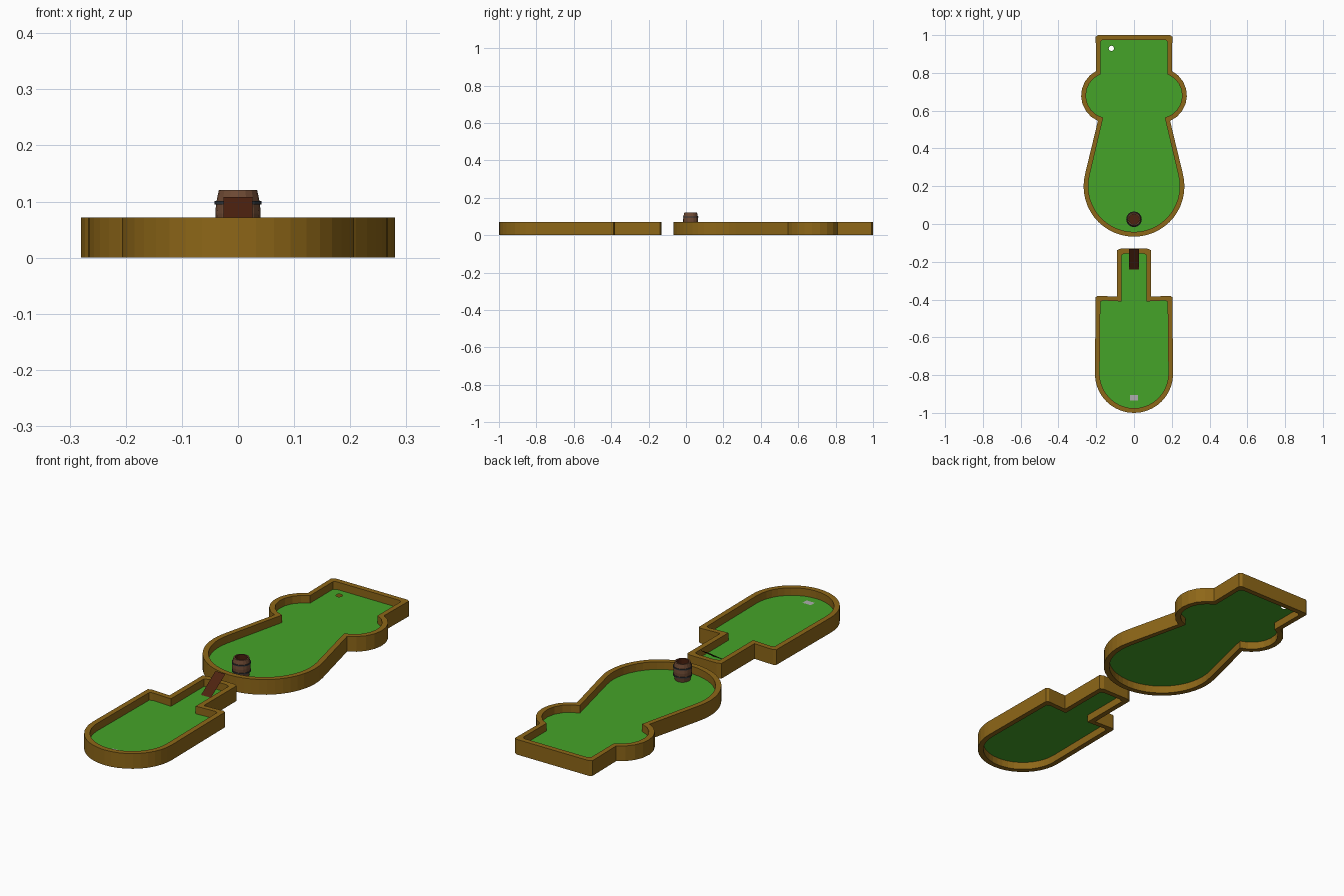
import bpy, bmesh
from math import sin, cos, pi, radians

if "Cube" in bpy.data.objects:
    bpy.data.objects.remove(bpy.data.objects["Cube"])

FLOOR, TOP, RIM = 0.036, 0.072, 0.025


def material(name, rgb):
    m = bpy.data.materials.new(name)
    m.diffuse_color = (*rgb, 1)
    m.use_nodes = True
    m.node_tree.nodes["Principled BSDF"].inputs["Base Color"].default_value = m.diffuse_color
    return m


wood = material("rim_wood", (0.27, 0.135, 0.009))
turf = material("turf", (0.06, 0.37, 0.022))
dark = material("dark_wood", (0.075, 0.016, 0.005))
stave = material("stave_wood", (0.16, 0.07, 0.035))
iron = material("hoop_iron", (0.03, 0.035, 0.04))
pale = material("tee_grey", (0.42, 0.42, 0.42))


def finish(name, bm, mat, fix=True):
    if fix:
        bmesh.ops.recalc_face_normals(bm, faces=bm.faces)
    me = bpy.data.meshes.new(name)
    bm.to_mesh(me)
    bm.free()
    me.materials.append(mat)
    ob = bpy.data.objects.new(name, me)
    bpy.context.collection.objects.link(ob)
    return ob


def arc(cx, cy, r, a0, a1, n):
    return [(cx + r * cos(radians(a0 + (a1 - a0) * i / n)),
             cy + r * sin(radians(a0 + (a1 - a0) * i / n))) for i in range(n + 1)]


def mirrored(half):
    return half + [(-x, y) for x, y in reversed(half) if x > 1e-5]


# right-hand outlines, inset by o
def green_outline(o):
    k = o / RIM
    return mirrored(arc(0, 0.2, 0.267 - o, -90, 14, 14)
                    + arc(0.134, 0.68, 0.146 - o, -67 - 9 * k, 63 + 6 * k, 8)
                    + [(0.203 - o, 0.991 - o), (0.19 - o, 1 - o), (0, 1 - o)])


def tee_outline(o):
    return mirrored(arc(0, -0.793, 0.207 - o, -90, 0, 10)
                    + [(0.203 - o, -0.387 - o), (0.19 - o, -0.38 - o), (0.09 - o, -0.385 - o),
                       (0.09 - o, -0.138 - o), (0.07 - o, -0.13 - o), (0, -0.13 - o)])


def rings(bm, loops, closed=False):
    vs = [[bm.verts.new(p) for p in lp] for lp in loops]
    pairs = list(zip(vs, vs[1:])) + ([(vs[-1], vs[0])] if closed else [])
    n = len(vs[0])
    for a, b in pairs:
        for i in range(n):
            j = (i + 1) % n
            bm.faces.new((a[i], a[j], b[j], b[i]))
    return vs


def rim(name, outline):
    bm = bmesh.new()
    out, inn = outline(0), outline(RIM)
    rings(bm, [[(x, y, z) for x, y in lp] for lp, z in
               ((out, 0), (out, TOP), (inn, TOP), (inn, 0))], closed=True)
    finish(name, bm, wood)


def turf_sheet(name, outline, holes=()):
    bm = bmesh.new()
    for lp in [outline(RIM)] + list(holes):
        vs = [bm.verts.new((x, y, FLOOR)) for x, y in lp]
        for a, b in zip(vs, vs[1:] + vs[:1]):
            bm.edges.new((a, b))
    bmesh.ops.triangle_fill(bm, use_beauty=True, edges=bm.edges[:], normal=(0, 0, 1))
    bmesh.ops.dissolve_limit(bm, angle_limit=0.01, verts=[], edges=bm.edges[:])
    for f in bm.faces:
        f.normal_update()
        if f.normal.z < 0:
            f.normal_flip()
    finish(name, bm, turf, fix=False)


def quad(name, pts, mat):
    bm = bmesh.new()
    bm.faces.new([bm.verts.new(p) for p in pts])
    finish(name, bm, mat, fix=False)


# the two lanes
rim("green_rim", green_outline)
rim("tee_rim", tee_outline)
turf_sheet("green_turf", green_outline, [arc(-0.12, 0.93, 0.014, 0, 337.5, 15)])
turf_sheet("tee_turf", tee_outline)

# tee mat and launch ramp
z = FLOOR + 0.001
quad("tee_mat", [(-0.022, -0.935, z), (0.022, -0.935, z), (0.022, -0.905, z), (-0.022, -0.905, z)], pale)
quad("launch_ramp", [(-0.026, -0.24, FLOOR), (0.026, -0.24, FLOOR),
                     (0.026, -0.132, 0.108), (-0.026, -0.132, 0.108)], dark)


# barrel pieces, turned from (radius, height) profiles
def turned(name, profile, mat, n=16, closed=False, cap=False):
    bm = bmesh.new()
    loops = [[(r * cos(2 * pi * i / n), 0.025 + r * sin(2 * pi * i / n), h) for i in range(n)]
             for r, h in profile]
    vs = rings(bm, loops, closed)
    if cap:
        bm.faces.new(vs[-1])
    ob = finish(name, bm, mat, fix=closed)
    return ob


turned("barrel_staves", [(0.034, FLOOR), (0.039, 0.06), (0.0405, 0.079), (0.039, 0.098),
                         (0.034, 0.121), (0.027, 0.121)], stave)
turned("barrel_inside", [(0.027, 0.121), (0.029, 0.09), (0.027, FLOOR + 0.004)], dark, cap=True)
for i, h in enumerate((0.060, 0.098)):
    turned(f"barrel_hoop_{i + 1}", [(0.038, h - 0.003), (0.0415, h - 0.003),
                                    (0.0415, h + 0.003), (0.038, h + 0.003)], iron, closed=True)
